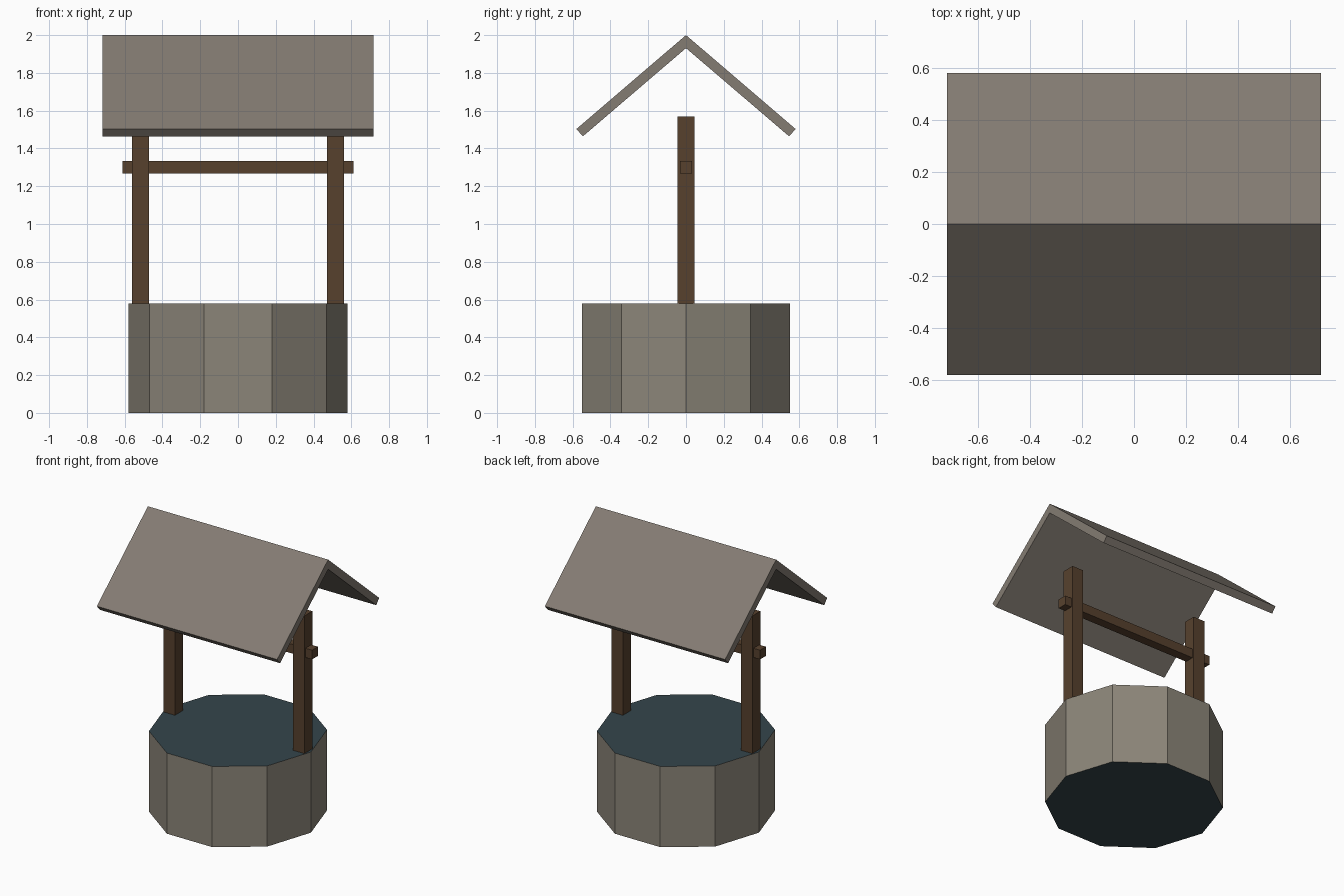
import bpy, bmesh
from math import radians

if "Cube" in bpy.data.objects:
    bpy.data.objects.remove(bpy.data.objects["Cube"])


def material(name, rgb):
    m = bpy.data.materials.new(name)
    m.diffuse_color = (*rgb, 1)
    m.use_nodes = True
    m.node_tree.nodes["Principled BSDF"].inputs["Base Color"].default_value = m.diffuse_color
    return m


stone = material("stone", (0.26, 0.235, 0.19))
water = material("water", (0.035, 0.06, 0.072))
wood = material("wood", (0.095, 0.053, 0.027))
shingle = material("shingle", (0.23, 0.2, 0.17))


def finish(name, bm, *mats):
    bmesh.ops.recalc_face_normals(bm, faces=bm.faces)
    me = bpy.data.meshes.new(name)
    bm.to_mesh(me)
    bm.free()
    for m in mats:
        me.materials.append(m)
    ob = bpy.data.objects.new(name, me)
    bpy.context.collection.objects.link(ob)
    return ob


def box(name, center, size, mat):
    bm = bmesh.new()
    bmesh.ops.create_cube(bm, size=1)
    bmesh.ops.scale(bm, vec=size, verts=bm.verts)
    bmesh.ops.translate(bm, vec=center, verts=bm.verts)
    return finish(name, bm, mat)


# Ten-sided stone wall with dark water caps; corners lie on the x axis
bpy.ops.mesh.primitive_cylinder_add(vertices=10, radius=0.58, depth=0.58,
                                    location=(0, 0, 0.29), rotation=(0, 0, radians(18)))
wall = bpy.context.object
wall.name = "well_wall"
wall.rotation_euler.z = radians(90)
wall.data.materials.append(stone)
wall.data.materials.append(water)
for p in wall.data.polygons:
    p.material_index = int(abs(p.normal.z) > 0.5)

# Two posts and the crossbar through them
for side, s in (("left", -1), ("right", 1)):
    box(side + "_post", (s * 0.515, 0, 1.075), (0.09, 0.09, 0.99), wood)
box("winding_bar", (0, 0, 1.3), (1.225, 0.066, 0.066), wood)

# Gable roof: folded slab profile extruded along x
profile = [(0, 2.0), (0.58, 1.503), (0.546, 1.464), (0, 1.931),
           (-0.546, 1.464), (-0.58, 1.503)]
bm = bmesh.new()
half = 0.717
left = [bm.verts.new((-half, y, z)) for y, z in profile]
right = [bm.verts.new((half, y, z)) for y, z in profile]
for i in range(6):
    j = (i + 1) % 6
    bm.faces.new((left[i], left[j], right[j], right[i]))
# Gable ends as one quad per slope
for ring in (left, right):
    bm.faces.new(ring[0:4])
    bm.faces.new((ring[0], ring[3], ring[4], ring[5]))
finish("roof", bm, shingle)
